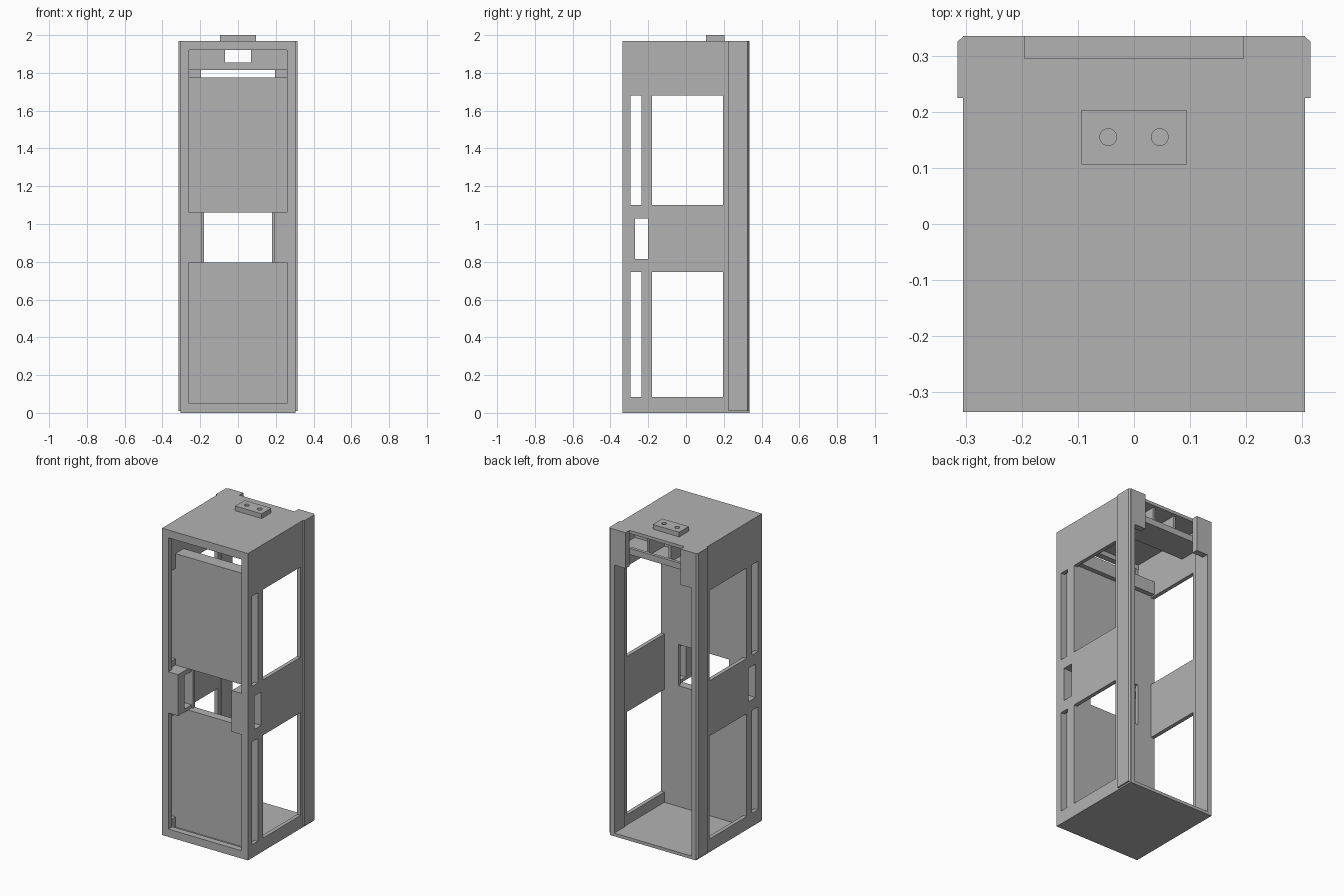
import bpy, bmesh

if "Cube" in bpy.data.objects:
    bpy.data.objects.remove(bpy.data.objects["Cube"])

grey = bpy.data.materials.new("plain grey")
grey.use_nodes = True
grey.diffuse_color = (0.45, 0.45, 0.45, 1)
grey.node_tree.nodes["Principled BSDF"].inputs["Base Color"].default_value = (0.45, 0.45, 0.45, 1)


def finish(name, bm):
    bmesh.ops.recalc_face_normals(bm, faces=bm.faces)
    mesh = bpy.data.meshes.new(name)
    bm.to_mesh(mesh)
    bm.free()
    mesh.materials.append(grey)
    ob = bpy.data.objects.new(name, mesh)
    bpy.context.collection.objects.link(ob)
    return ob


def box(name, xs, ys, zs):
    """Box between pairs of limits on each axis."""
    bm = bmesh.new()
    bmesh.ops.create_cube(bm, size=1)
    for v in bm.verts:
        v.co = [lim[0] if c < 0 else lim[1] for c, lim in zip(v.co, (xs, ys, zs))]
    return finish(name, bm)


def pair(name, xs, ys, zs):
    """Left box and its mirrored right twin."""
    left = box("left_" + name, xs, ys, zs)
    right = box("right_" + name, (-xs[1], -xs[0]), ys, zs)
    return left, right


def cut(ob, cutter):
    cutter.hide_render = True
    mod = ob.modifiers.new("cut", "BOOLEAN")
    mod.operation = "DIFFERENCE"
    mod.solver = "EXACT"
    mod.object = cutter
    bpy.context.view_layer.objects.active = ob
    bpy.ops.object.modifier_apply(modifier=mod.name)
    bpy.data.objects.remove(cutter)


def prism(name, outline, zs):
    """Vertical prism on a plan outline."""
    bm = bmesh.new()
    base = bm.faces.new([bm.verts.new((x, y, zs[0])) for x, y in outline])
    top = bmesh.ops.extrude_face_region(bm, geom=[base])["geom"]
    for v in top:
        if isinstance(v, bmesh.types.BMVert):
            v.co.z = zs[1]
    return finish(name, bm)


INNER, OUTER = 0.28, 0.305
FRONT, BACK = -0.335, 0.335

# Side walls with windows, narrow slots and a middle grip hole
holes = [((-0.18, 0.197), (0.085, 0.745)), ((-0.18, 0.197), (1.10, 1.68)),
         ((-0.295, -0.235), (0.085, 0.745)), ((-0.295, -0.235), (1.10, 1.68)),
         ((-0.27, -0.20), (0.815, 1.03))]
for wall in pair("side_wall", (INNER, OUTER), (FRONT, BACK), (0, 1.97)):
    for ys, zs in holes:
        cut(wall, box("wall_cutter", (-1, 1), ys, zs))

# Chamfered rear corner posts
for side, label in ((1, "left"), (-1, "right")):
    outline = [(0.275, 0.225), (0.315, 0.225), (0.315, 0.325), (0.304, BACK), (0.275, BACK)]
    prism(label + "_rear_post", [(side * x, y) for x, y in outline], (0.01, 1.97))
pair("rear_bracket", (0.195, 0.285), (0.295, BACK), (1.74, 1.97))

# Floor and front frame
box("floor", (-INNER, INNER), (FRONT, BACK), (0, 0.02))
box("front_sill", (-INNER, INNER), (FRONT, -0.295), (0.02, 0.05))
box("front_header", (-INNER, INNER), (FRONT, -0.295), (1.92, 1.95))
pair("front_flange", (0.26, INNER), (FRONT, -0.297), (0.05, 1.92))

# Recessed front panels, the upper one with a deeper cap
box("lower_panel", (-INNER, INNER), (-0.235, -0.18), (0.02, 0.795))
box("upper_panel", (-INNER, INNER), (-0.235, -0.18), (1.06, 1.70))
box("upper_panel_cap", (-INNER, INNER), (-0.235, -0.15), (1.69, 1.775))

# Grip brackets between the panels
pair("grip_front", (0.19, INNER), (FRONT, -0.27), (0.795, 1.06))
pair("grip_back", (0.18, INNER), (-0.20, -0.18), (0.795, 1.06))
pair("grip_top", (0.19, INNER), (-0.27, -0.20), (1.03, 1.06))
pair("grip_bottom", (0.19, INNER), (-0.27, -0.20), (0.795, 0.815))

# Roof with a rear notch and cable holes through the connector
roof = box("roof", (-INNER, INNER), (FRONT, BACK), (1.95, 1.97))
cut(roof, box("notch_cutter", (-0.195, 0.195), (0.295, 1), (1.9, 2.1)))
connector = box("roof_connector", (-0.094, 0.094), (0.106, 0.203), (1.97, 2.0))
for part in (roof, connector):
    for x in (-0.046, 0.046):
        bm = bmesh.new()
        bmesh.ops.create_cone(bm, cap_ends=True, segments=24, radius1=0.015, radius2=0.015, depth=0.3)
        bmesh.ops.translate(bm, verts=bm.verts, vec=(x, 0.155, 1.97))
        cut(part, finish("hole_cutter", bm))

# Tray under the roof with a central tunnel
box("tray_shelf", (-INNER, INNER), (0.10, 0.295), (1.815, 1.835))
box("tray_lip", (-0.195, 0.195), (0.275, 0.295), (1.835, 1.855))
pair("tray_front", (0.07, INNER), (0.10, 0.12), (1.835, 1.95))
box("tunnel_sill", (-0.07, 0.07), (0.10, 0.12), (1.835, 1.855))
pair("tunnel_wall", (0.07, 0.085), (0.12, 0.275), (1.835, 1.95))
